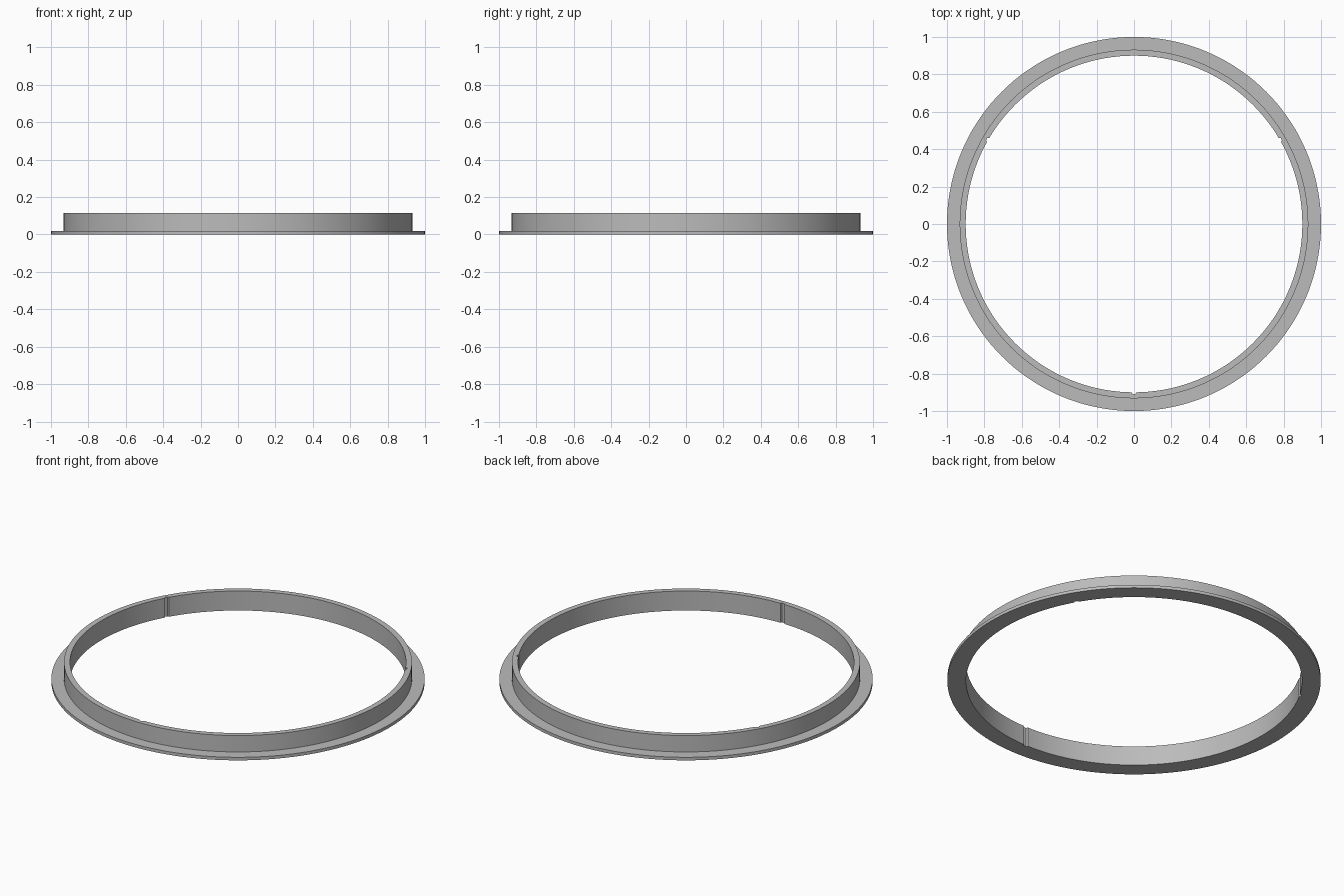
import bpy, bmesh
from math import cos, sin, radians, tau, pi

cube = bpy.data.objects.get("Cube")
if cube:
    bpy.data.objects.remove(cube)

OUTER, COLLAR, BORE = 1.0, 0.932, 0.9
FLANGE_TOP, HEIGHT = 0.018, 0.115
NOTCH_DEPTH, NOTCH_HALF = 0.009, 0.014
NOTCHES = [radians(a) for a in (30, 150, 270)]
SEGMENTS = 144

grey = bpy.data.materials.new("grey_metal")
grey.use_nodes = True
colour = (0.5, 0.5, 0.5, 1)
grey.diffuse_color = colour
grey.node_tree.nodes["Principled BSDF"].inputs["Base Color"].default_value = colour

# Angular stations: an even circle, with the notch corners swapped in
def near_notch(a):
    return any(abs((a - n + pi) % tau - pi) < NOTCH_HALF * 1.5 for n in NOTCHES)

stations = [(i * tau / SEGMENTS, BORE) for i in range(SEGMENTS)
            if not near_notch(i * tau / SEGMENTS)]
for n in NOTCHES:
    for side in (-1, 1):
        stations.append((n + side * NOTCH_HALF, BORE))
        stations.append((n + side * NOTCH_HALF * 0.6, BORE + NOTCH_DEPTH))
stations.sort()

# Flanged ring: sweep the L-shaped section around the stations
bm = bmesh.new()
rings = []
for a, bore in stations:
    section = [(bore, 0), (OUTER, 0), (OUTER, FLANGE_TOP),
               (COLLAR, FLANGE_TOP), (COLLAR, HEIGHT), (bore, HEIGHT)]
    rings.append([bm.verts.new((r * cos(a), r * sin(a), z)) for r, z in section])
for i, ring in enumerate(rings):
    following = rings[(i + 1) % len(rings)]
    for j in range(len(ring)):
        k = (j + 1) % len(ring)
        bm.faces.new((ring[j], following[j], following[k], ring[k]))
bmesh.ops.recalc_face_normals(bm, faces=bm.faces)

mesh = bpy.data.meshes.new("flanged_ring")
bm.to_mesh(mesh)
bm.free()
mesh.materials.append(grey)
ring_object = bpy.data.objects.new("flanged_ring", mesh)
bpy.context.collection.objects.link(ring_object)

# Smooth round walls, crisp rims and notch edges
bpy.ops.object.select_all(action="DESELECT")
ring_object.select_set(True)
bpy.context.view_layer.objects.active = ring_object
bpy.ops.object.shade_smooth_by_angle(angle=radians(25))
